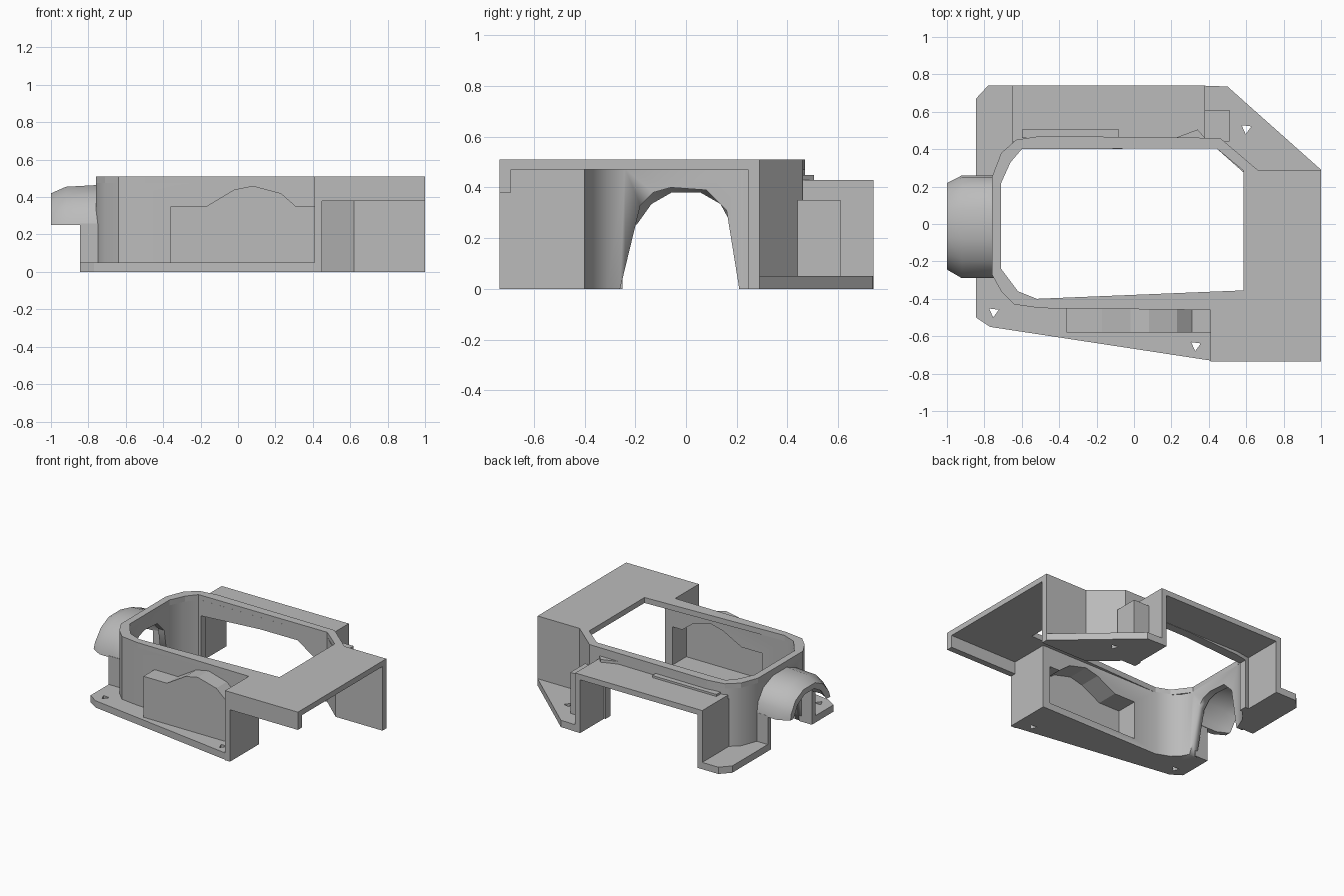
import bpy, bmesh, math
from mathutils import Vector

cube = bpy.data.objects.get("Cube")
if cube:
    bpy.data.objects.remove(cube, do_unlink=True)

grey = bpy.data.materials.new("plain grey")
grey.use_nodes = True
grey.diffuse_color = (0.5, 0.5, 0.5, 1)
grey.node_tree.nodes["Principled BSDF"].inputs["Base Color"].default_value = (0.5, 0.5, 0.5, 1)


def finish(name, bm, smooth=False):
    bmesh.ops.recalc_face_normals(bm, faces=bm.faces)
    mesh = bpy.data.meshes.new(name)
    bm.to_mesh(mesh)
    bm.free()
    mesh.materials.append(grey)
    ob = bpy.data.objects.new(name, mesh)
    bpy.context.collection.objects.link(ob)
    if smooth:
        activate(ob)
        bpy.ops.object.shade_smooth_by_angle(angle=math.radians(35))
    return ob


def activate(ob):
    bpy.ops.object.select_all(action='DESELECT')
    ob.select_set(True)
    bpy.context.view_layer.objects.active = ob


def prism(name, pts, lo, hi, axis="z", hole=None):
    """Extrude a flat outline along z, or an x-z outline along y."""
    bm = bmesh.new()
    put = (lambda p: (p[0], p[1], lo)) if axis == "z" else (lambda p: (p[0], lo, p[1]))
    edges = []
    for loop in [pts] + ([hole] if hole else []):
        vs = [bm.verts.new(put(p)) for p in loop]
        edges += [bm.edges.new((vs[i - 1], vs[i])) for i in range(len(vs))]
    if hole:
        bmesh.ops.triangle_fill(bm, edges=edges, use_beauty=True)
    else:
        bm.faces.new(vs)
    out = bmesh.ops.extrude_face_region(bm, geom=bm.faces[:])
    shift = Vector((0, 0, hi - lo)) if axis == "z" else Vector((0, hi - lo, 0))
    moved = [g for g in out["geom"] if isinstance(g, bmesh.types.BMVert)]
    bmesh.ops.translate(bm, verts=moved, vec=shift)
    return finish(name, bm)


def box(name, x0, x1, y0, y1, z0, z1):
    return prism(name, [(x0, y0), (x1, y0), (x1, y1), (x0, y1)], z0, z1)


def loft(name, sections, closed=False):
    """Skin a row of equally long closed cross-sections and cap the ends."""
    bm = bmesh.new()
    rows = [[bm.verts.new(p) for p in s] for s in sections]
    n = len(rows[0])
    for a, b in zip(rows, rows[1:]):
        for i in range(n):
            bm.faces.new((a[i - 1], a[i], b[i], b[i - 1]))
    bm.faces.new(rows[0])
    bm.faces.new(rows[-1])
    return finish(name, bm, True)


def cut(ob, cutter):
    cutter.hide_render = True
    activate(ob)
    mod = ob.modifiers.new("cut", 'BOOLEAN')
    mod.operation, mod.solver, mod.object = 'DIFFERENCE', 'EXACT', cutter
    bpy.ops.object.modifier_apply(modifier=mod.name)
    bpy.data.objects.remove(cutter, do_unlink=True)


# Surrounding wall, open towards +x
outer = [(.41, -.46), (-.5, -.45), (-.64, -.43), (-.71, -.36), (-.76, -.27), (-.76, .25),
         (-.71, .38), (-.63, .45), (-.5, .47), (.46, .46), (.66, .29), (1, .29)]
inner = [(.41, -.40), (-.52, -.40), (-.62, -.36), (-.67, -.31), (-.71, -.24), (-.71, .22),
         (-.67, .32), (-.6, .40), (-.5, .40), (.44, .405), (.62, .245), (1, .245)]
wall = loft("ring_wall", [[(*o, 0), (*i, 0), (*i, .475), (*o, .475)] for o, i in zip(outer, inner)])

# Openings in the wall: end arch, rear opening, front recess
arch = [(-.27, -.1), (-.26, 0), (-.18, .33), (-.13, .38), (-.06, .40), (.08, .39), (.16, .31), (.21, 0), (.21, -.1)]
cut(wall, loft("arch_cutter", [[(x, y, z) for y, z in arch] for x in (-.8, -.65)]))
rear = [(-.58, -.1), (-.58, .36), (-.1, .388), (.2, .388), (.33, .30), (.33, -.1)]
cut(wall, prism("rear_cutter", rear, .35, .55, "y"))
cavity = [(-.34, .05), (.39, .05), (.39, .33), (.31, .33), (.22, .40), (.08, .435), (-.02, .41), (-.17, .33), (-.34, .33)]
cut(wall, prism("recess_cutter", cavity, -.5, -.3, "y"))

# Top rim and wide end plate
rim = outer[:1] + [(.41, -.735), (1, -.735)] + outer[:0:-1]
hole = [(.585, -.355), (.585, .285), (.44, .405), (-.6, .40), (-.66, .33), (-.71, .22),
        (-.71, -.24), (-.62, -.36), (-.52, -.40)]
prism("top_plate", rim, .47, .51, hole=hole)
box("front_skirt", .41, 1, -.735, -.69, .38, .48)
box("front_leg_wall", .41, .45, -.735, -.40, 0, .48)

# Front pocket, hollow towards the inside
bump = [(-.36, .04), (.41, .04), (.41, .35), (.31, .35), (.23, .42), (.08, .46), (-.02, .44), (-.17, .35), (-.36, .35)]
pocket = prism("front_pocket", bump, -.58, -.452, "y")
cut(pocket, prism("pocket_cutter", cavity, -.56, -.3, "y"))

# Bottom flanges with small screw holes
front = prism("front_flange", [(.41, -.73), (.41, -.44), (-.5, -.44), (-.64, -.42), (-.74, -.28),
                               (-.845, -.28), (-.845, -.5), (-.77, -.55)], 0, .05)
prism("rear_end_flange", [(-.845, .25), (-.74, .25), (-.69, .38), (-.61, .44), (-.61, .74),
                          (-.78, .74), (-.845, .67)], 0, .05)
side = prism("rear_side_flange", [(.36, .45), (.45, .45), (.65, .28), (1, .29), (.5, .735), (.36, .74)], 0, .05)
for flange, x, y in ((front, -.75, -.47), (front, .33, -.65), (side, .6, .51)):
    tri = [(x + .03 * math.cos(a), y + .03 * math.sin(a)) for a in (.4, 2.5, 4.6)]
    cut(flange, prism("screw_cutter", tri, -.1, .1))

# Rear shelf on two side walls, with low ridges
box("rear_shelf", -.65, .38, .44, .74, .39, .43)
box("shelf_end_wall", -.65, -.61, .43, .74, 0, .40)
box("shelf_side_wall", .34, .38, .44, .74, 0, .40)
box("shelf_ridge", -.6, -.08, .46, .505, .42, .445)
prism("shelf_wedge", [(.22, .46), (.38, .46), (.34, .505)], .42, .45)
box("corner_block", .37, .51, .44, .61, 0, .35)

# Flared hood over the end arch
hood = [(-.29, .25), (-.27, .34), (-.19, .42), (-.08, .465), (.08, .465), (.19, .42), (.25, .34), (.26, .25)]
bm = bmesh.new()
rows = []
for x, sy, dz, t in ((-.74, 1, 0, 0), (-.92, 1, -.01, 0), (-1, .84, -.045, 0),
                     (-1, .84, -.045, .04), (-.92, 1, -.01, .04), (-.74, 1, 0, .04)):
    row = []
    for i, (y, z) in enumerate(hood):
        y = y * sy * (1 - t / .27)
        z = z if i in (0, len(hood) - 1) else z + dz - t
        row.append(bm.verts.new((x, y, z)))
    rows.append(row)
for k in range(len(rows)):
    for i in range(len(hood) - 1):
        bm.faces.new((rows[k - 1][i], rows[k - 1][i + 1], rows[k][i + 1], rows[k][i]))
for i in (0, len(hood) - 1):
    bm.faces.new([r[i] for r in rows])
finish("end_hood", bm, True)
for name, y0, y1 in (("hood_cheek_front", -.29, -.25), ("hood_cheek_rear", .22, .26)):
    box(name, -.845, -.74, y0, y1, 0, .26)
